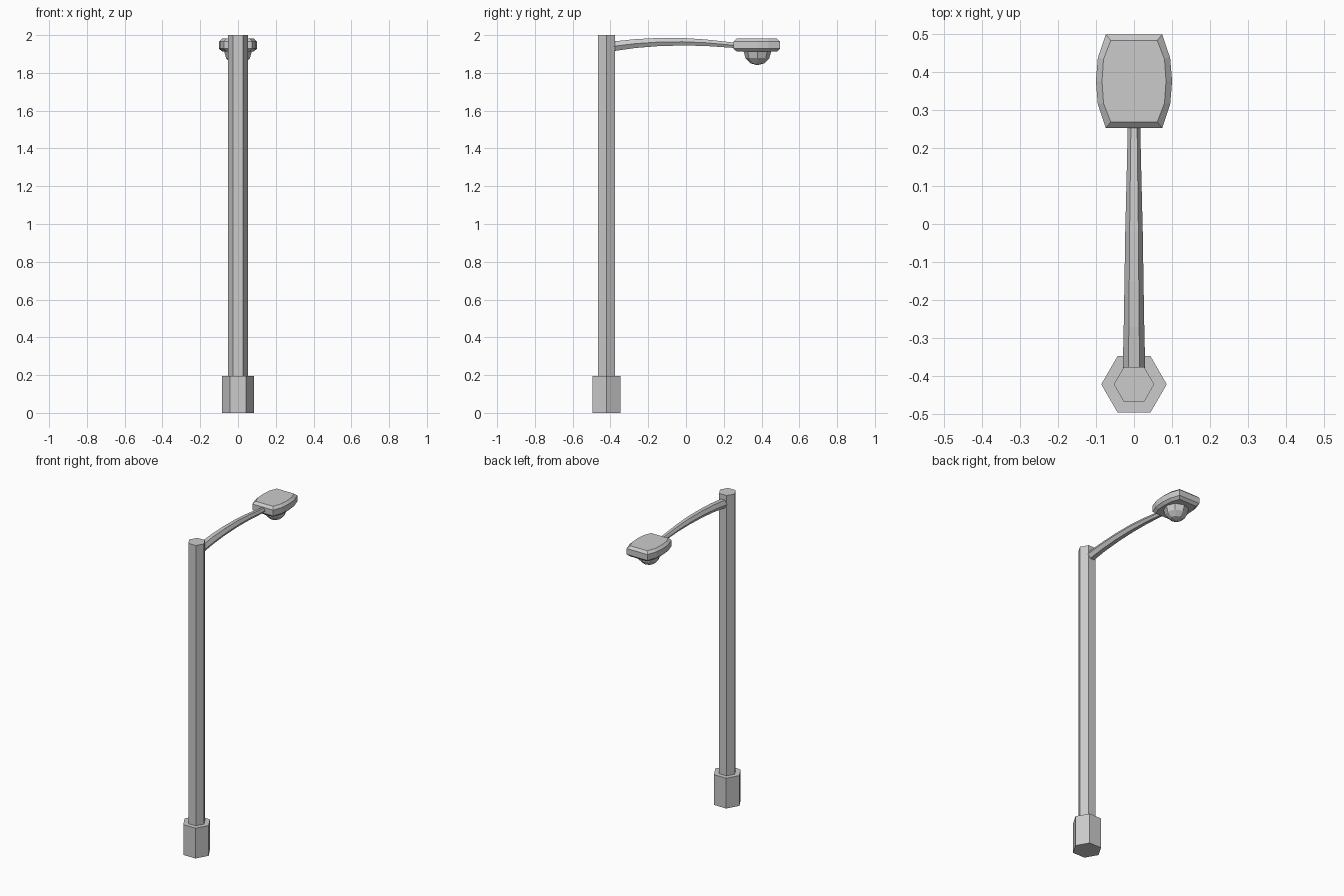
import bpy, bmesh, math

if "Cube" in bpy.data.objects:
    bpy.data.objects.remove(bpy.data.objects["Cube"])


def loft(name, rings, cap_start=True, cap_end=True):
    """Skin a list of equal-length vertex rings into one flat-shaded object."""
    bm = bmesh.new()
    loops = [[bm.verts.new(p) for p in ring] for ring in rings]
    n = len(loops[0])
    for a, b in zip(loops, loops[1:]):
        for i in range(n):
            j = (i + 1) % n
            bm.faces.new((a[i], a[j], b[j], b[i]))
    if cap_start:
        bm.faces.new(loops[0][::-1])
    if cap_end:
        bm.faces.new(loops[-1])
    bmesh.ops.recalc_face_normals(bm, faces=bm.faces)
    mesh = bpy.data.meshes.new(name)
    bm.to_mesh(mesh)
    bm.free()
    obj = bpy.data.objects.new(name, mesh)
    bpy.context.collection.objects.link(obj)
    return obj


def circle(n, r, offset=0.0):
    return [(r * math.cos(math.tau * i / n + offset),
             r * math.sin(math.tau * i / n + offset)) for i in range(n)]


POLE_Y = -0.421
LAMP_Y = 0.375


def hex_ring(r, z):
    return [(x, y + POLE_Y, z) for x, y in circle(6, r)]


# Hexagonal footing and pole
loft("footing", [hex_ring(0.086, 0), hex_ring(0.086, 0.195)])
loft("pole", [hex_ring(0.053, 0.19), hex_ring(0.053, 2.0)])

# Tapered, gently arched hexagonal arm: (y, z, radius)
arm_path = [(-0.40, 1.939, 0.030), (-0.27, 1.955, 0.027), (-0.15, 1.963, 0.025),
            (-0.02, 1.965, 0.023), (0.10, 1.960, 0.020), (0.27, 1.945, 0.016)]
loft("arm", [[(x, y, z + h) for x, h in circle(6, r)] for y, z, r in arm_path])


# Barrel-shaped lamp housing with chamfered top and bottom rims
def housing_ring(end_x, side_x, mid_x, half_len, side_y, z):
    right = [(end_x, -half_len), (side_x, -side_y), (mid_x, 0),
             (side_x, side_y), (end_x, half_len)]
    pts = right + [(-x, -y) for x, y in right]
    return [(x, y + LAMP_Y, z) for x, y in pts]


inner = (0.061, 0.080, 0.084, 0.107, 0.058)
outer = (0.074, 0.095, 0.100, 0.123, 0.061)
loft("lamp_housing", [housing_ring(*inner, 1.913), housing_ring(*outer, 1.928),
                      housing_ring(*outer, 1.966), housing_ring(*inner, 1.981)])

# Faceted hemispherical lens under the housing
lens_rings = []
for k in range(4):
    a = math.radians((0, 30, 60, 89)[k])
    lens_rings.append([(x, y + LAMP_Y + 0.003, 1.914 - 0.073 * math.sin(a))
                       for x, y in circle(8, 0.073 * math.cos(a))])
loft("lens", lens_rings)
